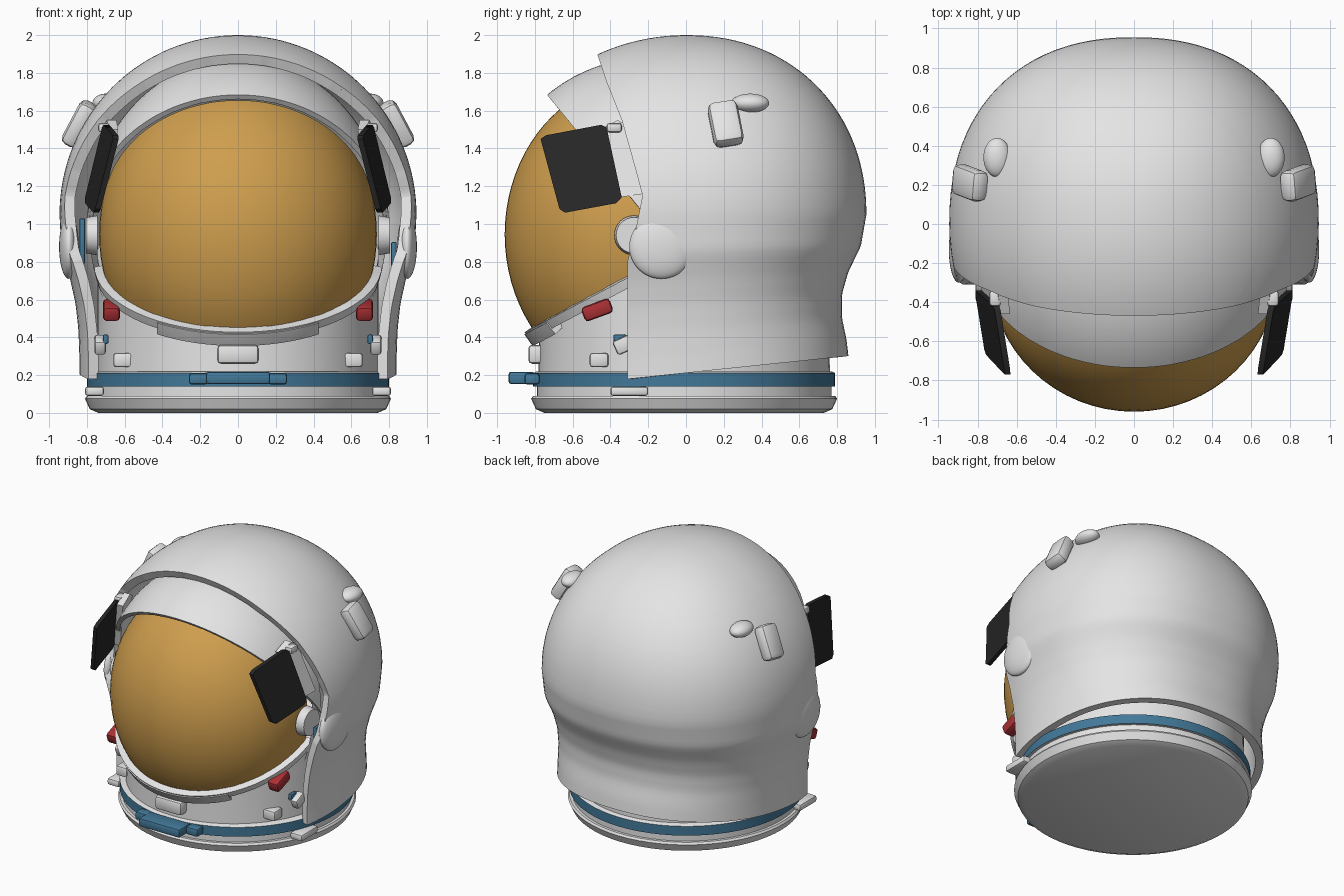
import bpy, bmesh, math
from mathutils import Euler, Matrix, Vector

if "Cube" in bpy.data.objects:
    bpy.data.objects.remove(bpy.data.objects["Cube"])


def material(name, rgb):
    m = bpy.data.materials.new(name)
    m.use_nodes = True
    m.diffuse_color = (*rgb, 1)
    m.node_tree.nodes["Principled BSDF"].inputs["Base Color"].default_value = (*rgb, 1)
    return m


WHITE = material("shell white", (0.78, 0.78, 0.78))
GOLD = material("visor gold", (0.62, 0.34, 0.075))
BLUE = material("ring blue", (0.055, 0.19, 0.32))
RED = material("latch red", (0.40, 0.03, 0.035))
BLACK = material("panel black", (0.02, 0.02, 0.02))


def finish(name, bm, *mats, thick=0):
    """Turn a bmesh into a smooth-shaded object, optionally thickened inward."""
    bmesh.ops.remove_doubles(bm, verts=bm.verts, dist=0.0005)
    bmesh.ops.recalc_face_normals(bm, faces=bm.faces)
    mesh = bpy.data.meshes.new(name)
    bm.to_mesh(mesh)
    bm.free()
    ob = bpy.data.objects.new(name, mesh)
    bpy.context.collection.objects.link(ob)
    for m in mats:
        mesh.materials.append(m)
    bpy.ops.object.select_all(action='DESELECT')
    ob.select_set(True)
    bpy.context.view_layer.objects.active = ob
    if thick:
        mod = ob.modifiers.new("thickness", 'SOLIDIFY')
        mod.thickness, mod.offset = thick, -1
        bpy.ops.object.modifier_apply(modifier=mod.name)
    bpy.ops.object.shade_smooth_by_angle(angle=math.radians(38))


def loft(rings):
    bm = bmesh.new()
    rows = [[bm.verts.new(p) for p in ring] for ring in rings]
    for a, b in zip(rows, rows[1:]):
        for i in range(len(a) - 1):
            bm.faces.new((a[i], a[i + 1], b[i + 1], b[i]))
    bmesh.ops.remove_doubles(bm, verts=bm.verts, dist=0.0005)
    return bm


def turns(n):
    return [2 * math.pi * i / n for i in range(n + 1)]


def lathe(profile, sy=1, cy=0):
    return loft([[(r * math.sin(t), cy - sy * r * math.cos(t), z) for t in turns(64)]
                 for r, z in profile])


def cut(bm, point, normal, keep_front):
    bmesh.ops.bisect_plane(bm, geom=bm.verts[:] + bm.edges[:] + bm.faces[:],
                           plane_co=point, plane_no=normal,
                           clear_inner=keep_front, clear_outer=not keep_front)


def ellipsoid(centre, radii, cuts=()):
    bm = bmesh.new()
    bmesh.ops.create_uvsphere(bm, u_segments=64, v_segments=40, radius=1)
    bmesh.ops.transform(bm, verts=bm.verts,
                        matrix=Matrix.Translation(centre) @ Matrix.Diagonal((*radii, 1)))
    for c in cuts:
        cut(bm, *c)
    return bm


def box(name, centre, size, mat, bevel=0.015, tilt=(0, 0)):
    """Rounded box, tilted in degrees about x and then y."""
    bm = bmesh.new()
    bmesh.ops.create_cube(bm, size=1, matrix=Matrix.Diagonal((*size, 1)))
    bmesh.ops.bevel(bm, geom=bm.edges[:], offset=bevel, segments=2,
                    profile=0.5, affect='EDGES')
    spin = Euler((math.radians(tilt[0]), math.radians(tilt[1]), 0)).to_matrix().to_4x4()
    bmesh.ops.transform(bm, verts=bm.verts, matrix=Matrix.Translation(centre) @ spin)
    finish(name, bm, mat)


def side_slab(name, s, corners, thick, mat):
    """Plate given by (y, z) corners, leaning inward toward its top and front."""
    bm = bmesh.new()
    lean = lambda y, z: 0.79 - 0.2 * (z - 1.07) + 0.2 * (y + 0.36)
    layers = [[bm.verts.new((s * (lean(y, z) + d), y, z)) for y, z in corners]
              for d in (0, thick)]
    for layer in layers:
        bm.faces.new(layer)
    for i in range(len(corners)):
        j = (i + 1) % len(corners)
        bm.faces.new((layers[0][i], layers[0][j], layers[1][j], layers[1][i]))
    finish(name, bm, mat)


def lerp(table, z, col):
    for lo, hi in zip(table, table[1:]):
        if z <= hi[0]:
            t = max(0, (z - lo[0]) / (hi[0] - lo[0]))
            return lo[col] + t * (hi[col] - lo[col])
    return table[-1][col]


# Outer hood: rounded dome with a flared skirt (height, half width, back depth)
SKIRT = [(0.18, 0.84, 0.86), (0.28, 0.84, 0.85), (0.42, 0.845, 0.825), (0.56, 0.86, 0.825),
         (0.70, 0.89, 0.86), (0.85, 0.935, 0.925), (1.05, 0.945, 0.955)]
levels = [0.18 + 0.87 * i / 24 for i in range(24)]
levels += [1.05 + 0.95 * math.sin(math.pi / 2 * i / 32) for i in range(33)]
rings = []
for z in levels:
    u = max(0, (z - 1.05) / 0.95)
    a = lerp(SKIRT, z, 1) * math.sqrt(max(0, 1 - u ** 2))
    b = lerp(SKIRT, z, 2) * max(0, 1 - u ** 2.12) ** (1 / 2.12)
    ring = []
    for t in turns(96):
        sx, cy = math.sin(t), math.cos(t)
        if cy > 0:
            x, y = a * sx, -1.1 * a * cy
        else:
            x = a * math.copysign(abs(sx) ** 0.89, sx)
            y = b * abs(cy) ** 0.89
        rise = 0.12 * max(0, (y + 0.3) / 1.15) * max(0, (1.05 - z) / 0.87)
        ring.append((x, y, z + rise))
    rings.append(ring)
hood = loft(rings)

# Front opening of the hood, sliced along its edge line (height, y)
EDGE = [(0.1, -0.31), (0.8, -0.31), (1.0, -0.26), (1.15, -0.23), (1.3, -0.27),
        (1.55, -0.34), (1.75, -0.42), (1.9, -0.47), (2.1, -0.53)]
for z, y in EDGE:
    bmesh.ops.bisect_plane(hood, geom=hood.verts[:] + hood.edges[:] + hood.faces[:],
                           plane_co=(0, y, z), plane_no=(0, 0, 1))
for (z0, y0), (z1, y1) in zip(EDGE, EDGE[1:]):
    band = [f for f in hood.faces if z0 < f.calc_center_median().z < z1]
    parts = {e for f in band for e in f.edges} | {v for f in band for v in f.verts}
    bmesh.ops.bisect_plane(hood, geom=band + list(parts), plane_co=(0, y0, z0),
                           plane_no=(0, z1 - z0, y0 - y1))
centres = [(f, f.calc_center_median()) for f in hood.faces]
bmesh.ops.delete(hood, geom=[f for f, c in centres if c.y < lerp(EDGE, c.z, 1)],
                 context='FACES')
finish("outer_hood", hood, WHITE, thick=0.055)

# Cutting planes shared by visor, brow and rim
BROW_N = Vector((0, 0.775, 0.631))
RIM_N = Vector((0, -0.467, 0.884))
RIM_P = Vector((0, -0.83, 0.44))
VISOR_C, VISOR_R = (0, -0.25, 0.945), (0.735, 0.71, 0.82)
INNER_C, INNER_R = (0, -0.20, 0.98), (0.80, 0.86, 0.90)
BACK = (0, 1, 0)

# Gold visor
finish("visor", ellipsoid(VISOR_C, VISOR_R, [
    (RIM_P, RIM_N, True), ((0, -0.60, 1.65), BROW_N, False),
    ((0, -0.22, 0), BACK, False)]), GOLD, thick=0.02)

# Rim under the visor, with a deeper lip across the front
finish("visor_rim", ellipsoid(VISOR_C, [r * 1.06 for r in VISOR_R], [
    (RIM_P, RIM_N, False), (RIM_P - RIM_N * 0.05, RIM_N, True),
    ((0, -0.2, 0), BACK, False)]), WHITE, thick=0.08)
finish("rim_lip", ellipsoid(VISOR_C, [r * 1.07 for r in VISOR_R], [
    (RIM_P - RIM_N * 0.01, RIM_N, False), (RIM_P - RIM_N * 0.085, RIM_N, True),
    ((0, -0.5, 0), BACK, False), ((0.43, 0, 0), (1, 0, 0), False),
    ((-0.43, 0, 0), (1, 0, 0), True)]), WHITE, thick=0.09)

# Brow shade and the inner shell behind it
finish("brow_shade", ellipsoid(INNER_C, INNER_R, [
    ((0, -0.74, 1.69), BROW_N, True), ((0, -0.15, 0), BACK, False)]), WHITE, thick=0.03)
finish("inner_shell", ellipsoid(INNER_C, [r * 0.985 for r in INNER_R], [
    ((0, -0.24, 0), BACK, True), ((0, 0, 0.2), (0, 0, 1), True)]), WHITE)

# Neck, trimmed along the rim
neck = lathe([(0.75, 0.2), (0.745, 0.4), (0.745, 0.65), (0.745, 0.95)], 1.03, -0.01)
cut(neck, RIM_P - RIM_N * 0.03, RIM_N, False)
bmesh.ops.holes_fill(neck, edges=[e for e in neck.edges if e.is_boundary], sides=0)
finish("neck", neck, WHITE)

# Neck ring with its blue band
base = lathe([(0, 0), (0.74, 0), (0.785, 0.02), (0.81, 0.075), (0.80, 0.09), (0.78, 0.09),
              (0.78, 0.14), (0.80, 0.14), (0.80, 0.21), (0.78, 0.22), (0.7, 0.22)], 1, -0.01)
for face in base.faces:
    c = face.calc_center_median()
    face.material_index = int(0.145 < c.z < 0.205 and c.xy.length > 0.78)
finish("neck_ring", base, WHITE, BLUE)

# Front latch
box("front_latch", (0, -0.87, 0.185), (0.34, 0.14, 0.065), BLUE)
box("front_latch_tab", (0, -0.79, 0.31), (0.22, 0.09, 0.10), WHITE, 0.02)

PANEL = [(-0.77, 1.45), (-0.74, 1.47), (-0.45, 1.525), (-0.42, 1.51),
         (-0.34, 1.14), (-0.37, 1.11), (-0.64, 1.06), (-0.67, 1.08)]
ARM = [(-0.46, 1.5), (-0.36, 1.55), (-0.31, 1.52), (-0.22, 1.16), (-0.36, 1.14)]

for s, side, strip_z, strip_h in ((1, "left", 0.84, 0.13), (-1, "right", 0.91, 0.24)):
    # Side shade panels and arms
    side_slab(side + "_shade_panel", s, PANEL, 0.03, BLACK)
    side_slab(side + "_shade_arm", s, ARM, -0.05, WHITE)
    box(side + "_hinge", (s * 0.71, -0.38, 1.51), (0.06, 0.08, 0.05), WHITE)

    # Pivot disc and hood bulge at the ears
    disc = bmesh.new()
    bmesh.ops.create_cone(disc, cap_ends=True, segments=32, radius1=0.105, radius2=0.095,
                          depth=0.06, matrix=Matrix.Translation((s * 0.775, -0.275, 0.94))
                          @ Matrix.Rotation(s * math.pi / 2, 4, 'Y'))
    finish(side + "_pivot_disc", disc, WHITE)
    finish(side + "_ear_bulge", ellipsoid((s * 0.895, -0.13, 0.88), (0.052, 0.17, 0.17)), WHITE)
    box(side + "_pivot_strip", (s * 0.825, -0.235, strip_z), (0.03, 0.06, strip_h), BLUE, 0.008)

    # Hood clips
    box(side + "_hood_clip", (s * 0.84, 0.21, 1.53), (0.10, 0.16, 0.25), WHITE, 0.035,
        (10, -s * 28))
    finish(side + "_clip_nub", ellipsoid((s * 0.70, 0.34, 1.64), (0.07, 0.10, 0.05)), WHITE)

    # Latches around the neck
    box(side + "_rim_latch", (s * 0.67, -0.47, 0.545), (0.09, 0.16, 0.08), RED, 0.02, (20, 0))
    box(side + "_neck_clip", (s * 0.60, -0.46, 0.28), (0.12, 0.10, 0.075), WHITE)
    box(side + "_skirt_clip", (s * 0.73, -0.33, 0.36), (0.06, 0.10, 0.08), WHITE, 0.015, (25, 0))
    box(side + "_skirt_button", (s * 0.70, -0.35, 0.39), (0.03, 0.07, 0.05), BLUE, 0.01)
    box(side + "_ring_catch", (s * 0.76, -0.30, 0.115), (0.10, 0.20, 0.05), WHITE)
    box(side + "_latch_knob", (s * 0.21, -0.815, 0.18), (0.10, 0.08, 0.06), BLUE)
